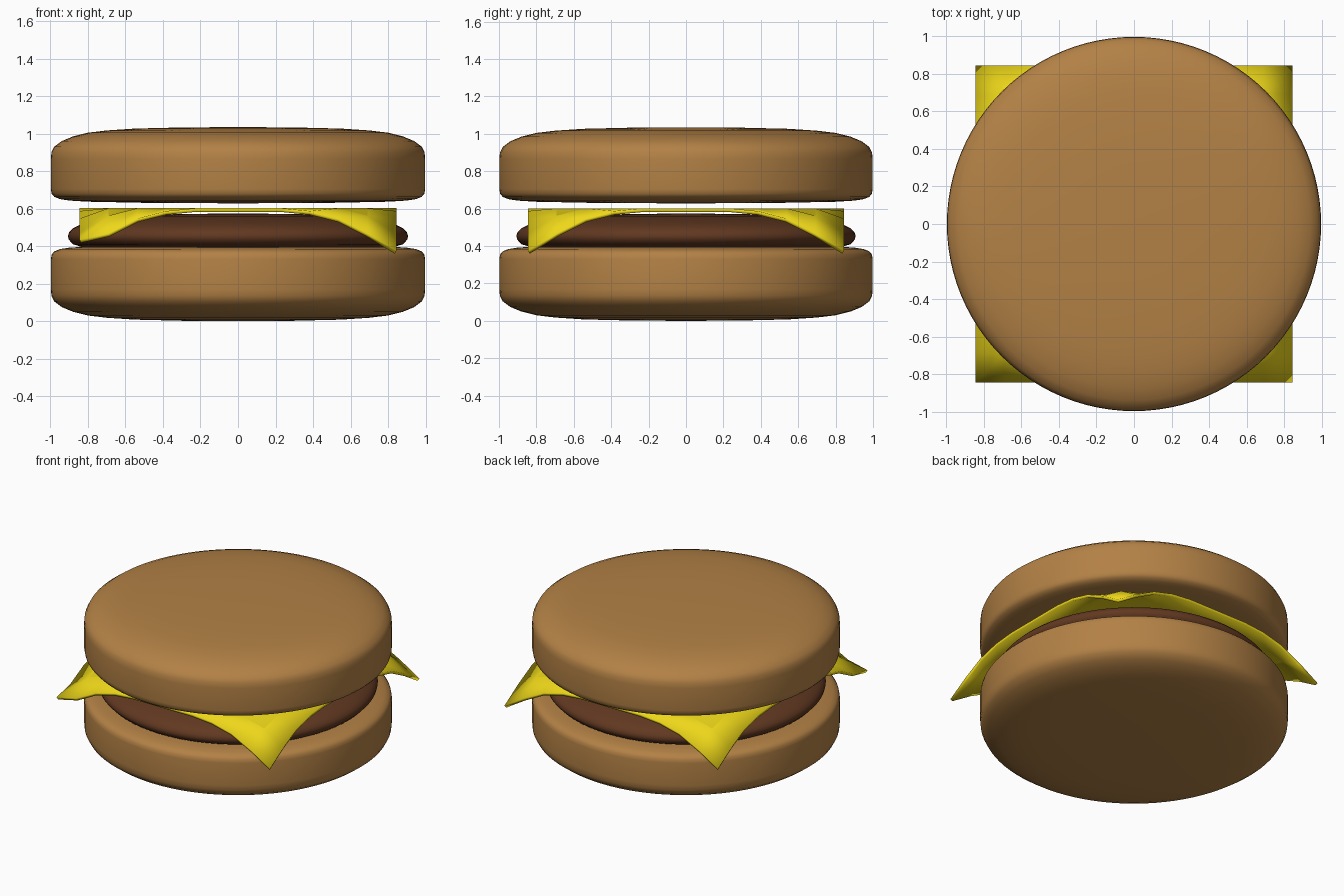
import bpy, bmesh, math

if "Cube" in bpy.data.objects:
    bpy.data.objects.remove(bpy.data.objects["Cube"])


def material(name, color):
    m = bpy.data.materials.new(name)
    m.diffuse_color = (*color, 1)
    m.use_nodes = True
    m.node_tree.nodes["Principled BSDF"].inputs["Base Color"].default_value = m.diffuse_color
    return m


def finish(name, bm, mat, smooth_angle):
    me = bpy.data.meshes.new(name)
    bmesh.ops.recalc_face_normals(bm, faces=bm.faces[:])
    bm.to_mesh(me)
    bm.free()
    ob = bpy.data.objects.new(name, me)
    bpy.context.collection.objects.link(ob)
    me.materials.append(mat)
    bpy.ops.object.select_all(action='DESELECT')
    ob.select_set(True)
    bpy.context.view_layer.objects.active = ob
    bpy.ops.object.shade_smooth_by_angle(angle=math.radians(smooth_angle))
    return ob


def lathe(name, profile, mat, sides=96):
    """Spin an (r, z) profile around the z axis."""
    bm = bmesh.new()
    vs = [bm.verts.new((r, 0, z)) for r, z in profile]
    es = [bm.edges.new(p) for p in zip(vs, vs[1:])]
    bmesh.ops.spin(bm, geom=vs + es, cent=(0, 0, 0), axis=(0, 0, 1),
                   angle=math.tau, steps=sides, use_duplicate=False)
    bmesh.ops.remove_doubles(bm, verts=bm.verts[:], dist=1e-4)
    return finish(name, bm, mat, 40)


bread = material("bread", (0.45, 0.22, 0.06))
meat = material("meat", (0.12, 0.04, 0.015))
yellow = material("cheese", (0.85, 0.68, 0.01))

# Buns: the same profile, flipped for the top half
bun = [(0, 0), (0.3, 0.002), (0.55, 0.008), (0.7, 0.018), (0.8, 0.03), (0.88, 0.05),
       (0.94, 0.075), (0.98, 0.105), (0.995, 0.135), (0.998, 0.17), (0.998, 0.33),
       (0.994, 0.355), (0.98, 0.372), (0.95, 0.384), (0.9, 0.392), (0.8, 0.398),
       (0.5, 0.404), (0, 0.407)]
lathe("bottom_bun", bun, bread)
lathe("top_bun", [(r, 1.035 - z) for r, z in bun], bread)

# Patty
lathe("patty", [(0, 0.385), (0.7, 0.387), (0.83, 0.395), (0.88, 0.41), (0.903, 0.435),
                (0.907, 0.455), (0.9, 0.475), (0.88, 0.495), (0.84, 0.515),
                (0.76, 0.54), (0.6, 0.56), (0.35, 0.57), (0, 0.575)], meat)

# Cheese slice: flat grid with corners drooping over the patty
HALF, CELLS = 0.845, 11
bm = bmesh.new()
bmesh.ops.create_grid(bm, x_segments=CELLS, y_segments=CELLS, size=HALF)
for v in bm.verts:
    d = max(0, v.co.xy.length - 0.88)
    v.co.z = 0.602 - min(0.95 * d, 2.6 * d * d + 0.28 * d) * 0.76
    if v.co.x < -0.8 and v.co.y < -0.8:
        v.co.z += 0.06      # one corner curls up slightly
cheese = finish("cheese_slice", bm, yellow, 20)
thick = cheese.modifiers.new("thickness", 'SOLIDIFY')
thick.thickness = 0.02
thick.offset = -1
